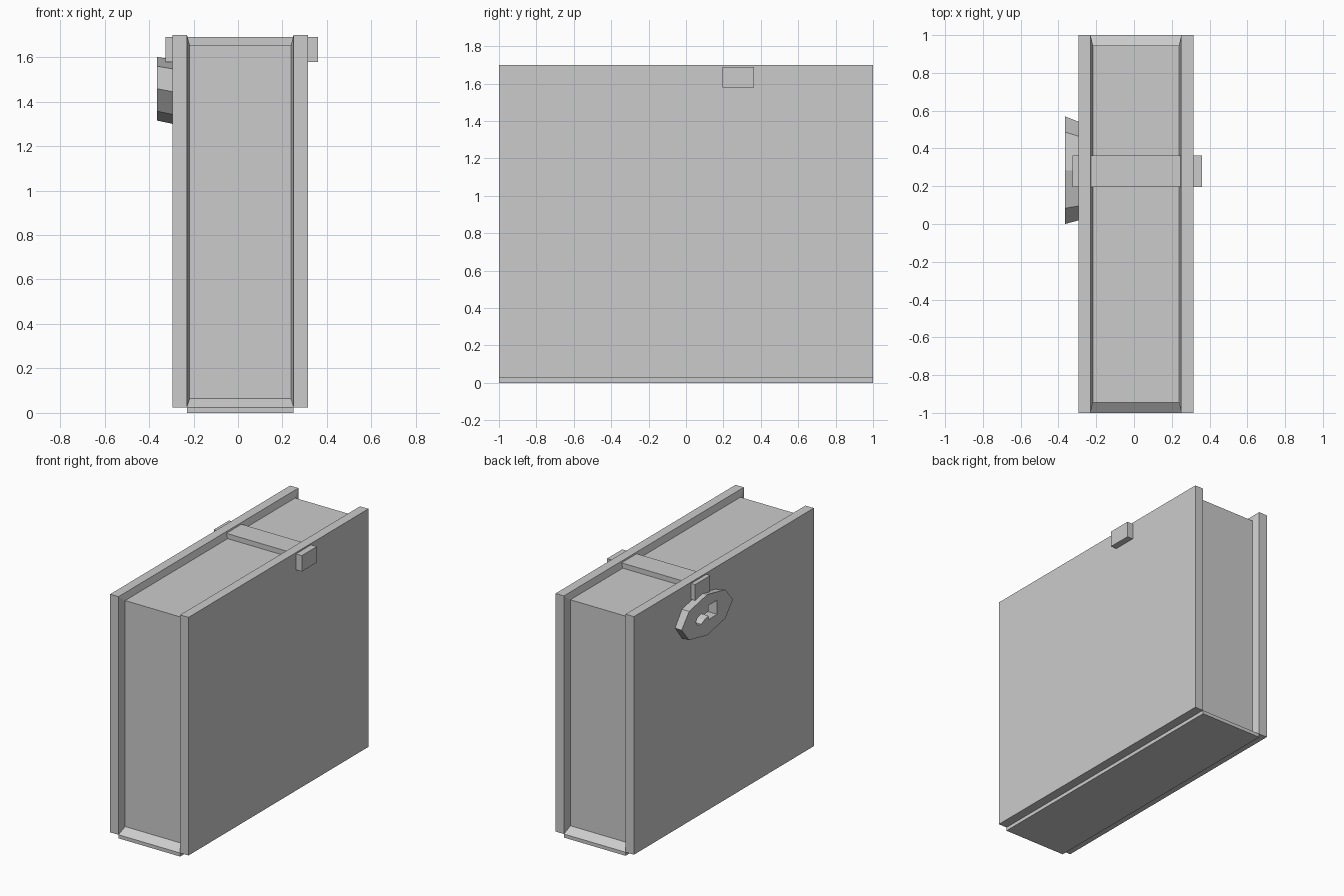
import bpy, bmesh, math

if "Cube" in bpy.data.objects:
    bpy.data.objects.remove(bpy.data.objects["Cube"])


def loft(name, a, b):
    """Closed solid between two matching point loops."""
    bm = bmesh.new()
    va = [bm.verts.new(p) for p in a]
    vb = [bm.verts.new(p) for p in b]
    n = len(a)
    bm.faces.new(va)
    bm.faces.new(vb)
    for i in range(n):
        j = (i + 1) % n
        bm.faces.new((va[i], va[j], vb[j], vb[i]))
    bmesh.ops.recalc_face_normals(bm, faces=bm.faces)
    me = bpy.data.meshes.new(name)
    bm.to_mesh(me)
    bm.free()
    ob = bpy.data.objects.new(name, me)
    bpy.context.collection.objects.link(ob)
    return ob


def rect_x(x, y0, y1, z0, z1):
    return [(x, y0, z0), (x, y1, z0), (x, y1, z1), (x, y0, z1)]


def rect_z(z, x0, x1, y0, y1):
    return [(x0, y0, z), (x1, y0, z), (x1, y1, z), (x0, y1, z)]


def box(name, x0, x1, y0, y1, z0, z1):
    return loft(name, rect_x(x0, y0, y1, z0, z1), rect_x(x1, y0, y1, z0, z1))


# Page block, covers and the sloped hinges joining them
box("pages", -0.22, 0.24, -0.945, 0.945, 0.06, 1.655)
for side, outer, inner, page in (("left", -0.295, -0.23, -0.217),
                                 ("right", 0.315, 0.25, 0.238)):
    box(side + "_cover", outer, inner, -1, 1, 0.025, 1.70)
    loft(side + "_hinge", rect_x(inner, -1, 1, 0.025, 1.70),
         rect_x(page, -0.945, 0.945, 0.065, 1.655))

# Spine along the bottom
box("spine", -0.23, 0.25, -1, 1, 0, 0.025)
loft("spine_hinge", rect_z(0.025, -0.23, 0.25, -1, 1),
     rect_z(0.065, -0.217, 0.238, -0.945, 0.945))

# Clasp strap running through both covers
box("strap", -0.325, 0.36, 0.195, 0.363, 1.578, 1.69)


# Eight-sided lock plate, flaring outward
def ring(x, cy, cz, ry, rz):
    return [(x, cy + ry * math.cos(i * math.pi / 4),
             cz + rz * math.sin(i * math.pi / 4)) for i in range(8)]


lock = loft("lock_plate", ring(-0.365, 0.285, 1.458, 0.285, 0.143),
            ring(-0.29, 0.28, 1.444, 0.26, 0.145))

# Keyhole: round end plus a wider slot, lying sideways
hole = [(0.36 + 0.05 * math.cos(math.radians(a)),
         1.453 + 0.036 * math.sin(math.radians(a)))
        for a in range(-150, 151, 50)]
hole += [(0.27, 1.48), (0.27, 1.518), (0.175, 1.518),
         (0.175, 1.42), (0.27, 1.42), (0.27, 1.445)]
cutter = loft("keyhole_cutter", [(-0.45, y, z) for y, z in hole],
              [(-0.25, y, z) for y, z in hole])
cutter.hide_render = True
cutter.hide_viewport = True
cut = lock.modifiers.new("keyhole", 'BOOLEAN')
cut.operation = 'DIFFERENCE'
cut.solver = 'EXACT'
cut.object = cutter
